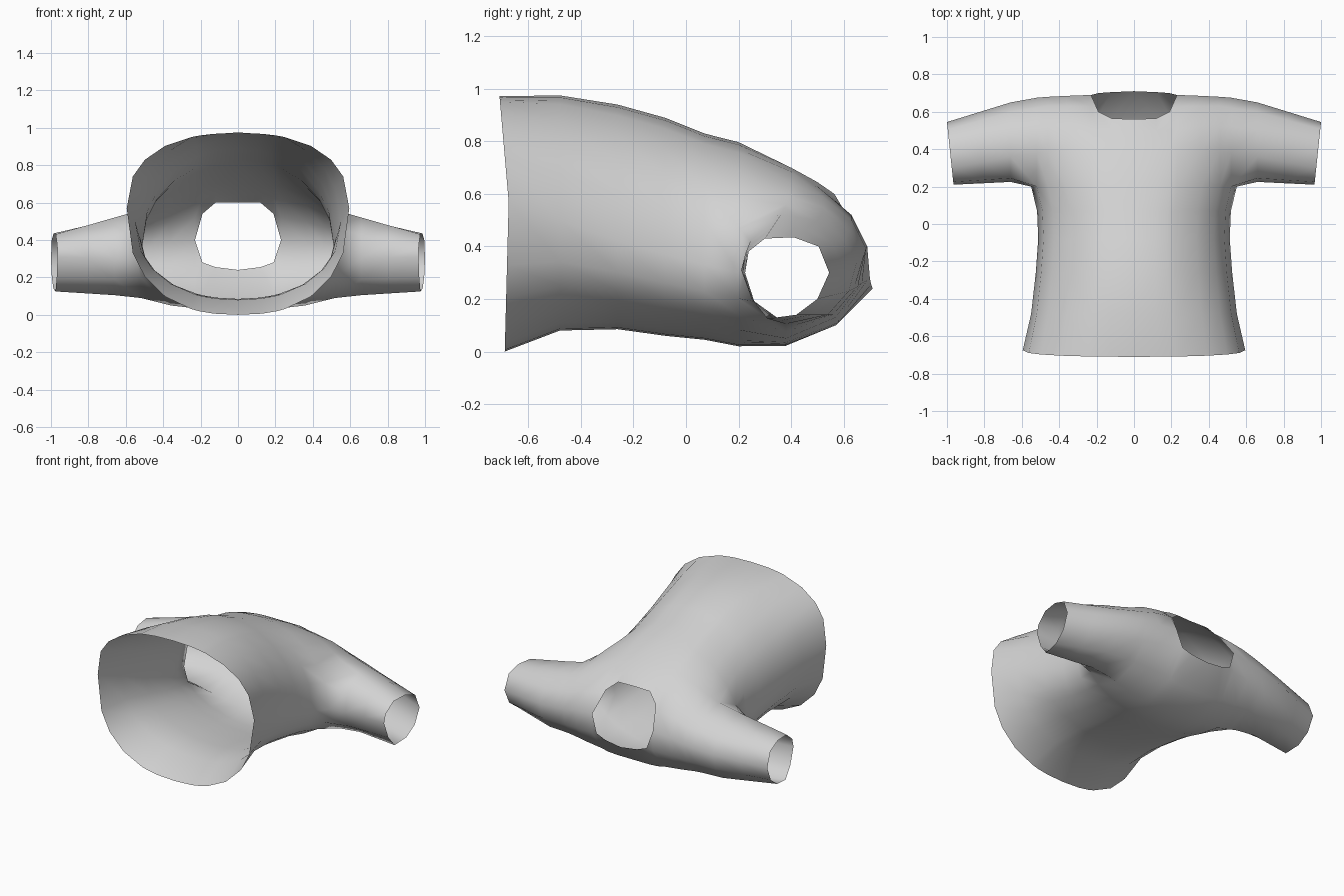
import bpy, bmesh

if "Cube" in bpy.data.objects:
    bpy.data.objects.remove(bpy.data.objects["Cube"])

bm = bmesh.new()
COLS = [0, .12, .19, .23, .36, .46, .52]      # panel columns at underarm height
HALF = .55                                    # half width at underarm height

# Torso rings: y front, y side, y back, half width, z front, z side, z back, roundness
RINGS = [
    (-.71, -.675, -.69, .595, .972, .57, .0, 2.4),
    (-.48, -.48, -.48, .55, .975, .50, .08, 2.2),
    (-.26, -.26, -.26, .525, .94, .42, .085, 2.1),
    (-.08, -.08, -.08, .512, .89, .37, .06, 2.1),
    (.07, .07, .07, .518, .83, .33, .045, 2.1),
    (.20, .20, .20, HALF, .797, .30, .02, 2.1),
]

# Yoke: for each column, (y, z) running from the chest over the shoulder to the back
YOKE = [
    [(.40, .70), (.50, .645), (.56, .60), None, (.71, .24), (.57, .10), (.38, .022)],
    [(.40, .70), (.50, .645), (.565, .60), None, (.705, .255), (.57, .10), (.38, .025)],
    [(.40, .69), (.50, .63), (.60, .54), None, (.70, .28), (.58, .11), (.38, .03)],
    [(.40, .685), (.51, .62), (.63, .52), (.69, .40), (.69, .27), (.58, .12), (.38, .035)],
    [(.40, .64), (.52, .59), (.63, .50), (.685, .39), (.67, .26), (.57, .13), (.38, .05)],
    [(.39, .59), (.52, .55), (.63, .47), (.68, .37), (.655, .25), (.56, .14), (.38, .075)],
    [(.38, .56), (.52, .53), (.62, .46), (.675, .36), (.64, .24), (.55, .14), (.38, .09)],
]

# Sleeve sections (y, z), starting under the arm
SLEEVE = [(.225, .30), (.245, .42), (.36, .52), (.50, .50), (.60, .43),
          (.65, .34), (.62, .23), (.54, .14), (.38, .105), (.26, .19)]
CUFF = [(.21, .31), (.225, .37), (.30, .43), (.41, .435), (.505, .40),
        (.545, .30), (.50, .20), (.42, .14), (.31, .125), (.25, .20)]


def face(*vs):
    vs = [v for v in vs if v]
    if len(vs) > 2:
        bm.faces.new(vs)


def bridge(a, b, closed=False):
    n = len(a)
    for i in range(n if closed else n - 1):
        k = (i + 1) % n
        face(a[i], a[k], b[k], b[i])


def torso_ring(yf, ys, yb, w, zf, zs, zb, n):
    front, back = [], []
    for c in COLS:
        f = c / HALF
        g = (1 - f ** n) ** (1 / n)
        front.append(bm.verts.new((f * w, ys + (yf - ys) * g, zs + (zf - zs) * g)))
        back.append(bm.verts.new((f * w, ys + (yb - ys) * g, zs + (zb - zs) * g)))
    return front + [bm.verts.new((w, ys, zs))] + back[::-1]


# Torso tube, hem to underarm
torso = [torso_ring(*r) for r in RINGS]
for a, b in zip(torso, torso[1:]):
    bridge(a, b)

# Yoke columns, leaving the neck hole open
top = torso[-1]
columns = []
for j, pts in enumerate(YOKE):
    mid = [bm.verts.new((COLS[j], *p)) if p else None for p in pts]
    columns.append([top[j]] + mid + [top[-1 - j]])
for a, b in zip(columns, columns[1:]):
    for i in range(8):
        if a[i] and a[i + 1] or b[i] and b[i + 1]:
            face(a[i], a[i + 1], b[i + 1], b[i])

# Sleeve, armhole to cuff
previous = [top[len(COLS)]] + columns[-1]
for x, t in ((.66, 0), (.81, .5), (.965, 1)):
    ring = []
    for (y0, z0), (y1, z1) in zip(SLEEVE, CUFF):
        y, z = y0 + (y1 - y0) * t, z0 + (z1 - z0) * t
        slant = .035 * (y - .21) / .335 * t
        ring.append(bm.verts.new((x + slant, y, z)))
    bridge(previous, ring, closed=True)
    previous = ring

# Consistent outward normals
bmesh.ops.recalc_face_normals(bm, faces=bm.faces)
bm.normal_update()
highest = max(bm.faces, key=lambda f: f.calc_center_median().z)
if highest.normal.z < 0:
    bmesh.ops.reverse_faces(bm, faces=bm.faces)
for f in bm.faces:
    f.smooth = True

mesh = bpy.data.meshes.new("shirt")
bm.to_mesh(mesh)
bm.free()
shirt = bpy.data.objects.new("shirt", mesh)
bpy.context.collection.objects.link(shirt)

# Other half
mirror = shirt.modifiers.new("mirror", 'MIRROR')
mirror.use_clip = True
mirror.merge_threshold = .001

# Plain grey cloth
cloth = bpy.data.materials.new("grey cloth")
cloth.diffuse_color = (.65, .65, .65, 1)
cloth.use_nodes = True
cloth.node_tree.nodes["Principled BSDF"].inputs["Base Color"].default_value = cloth.diffuse_color
mesh.materials.append(cloth)
